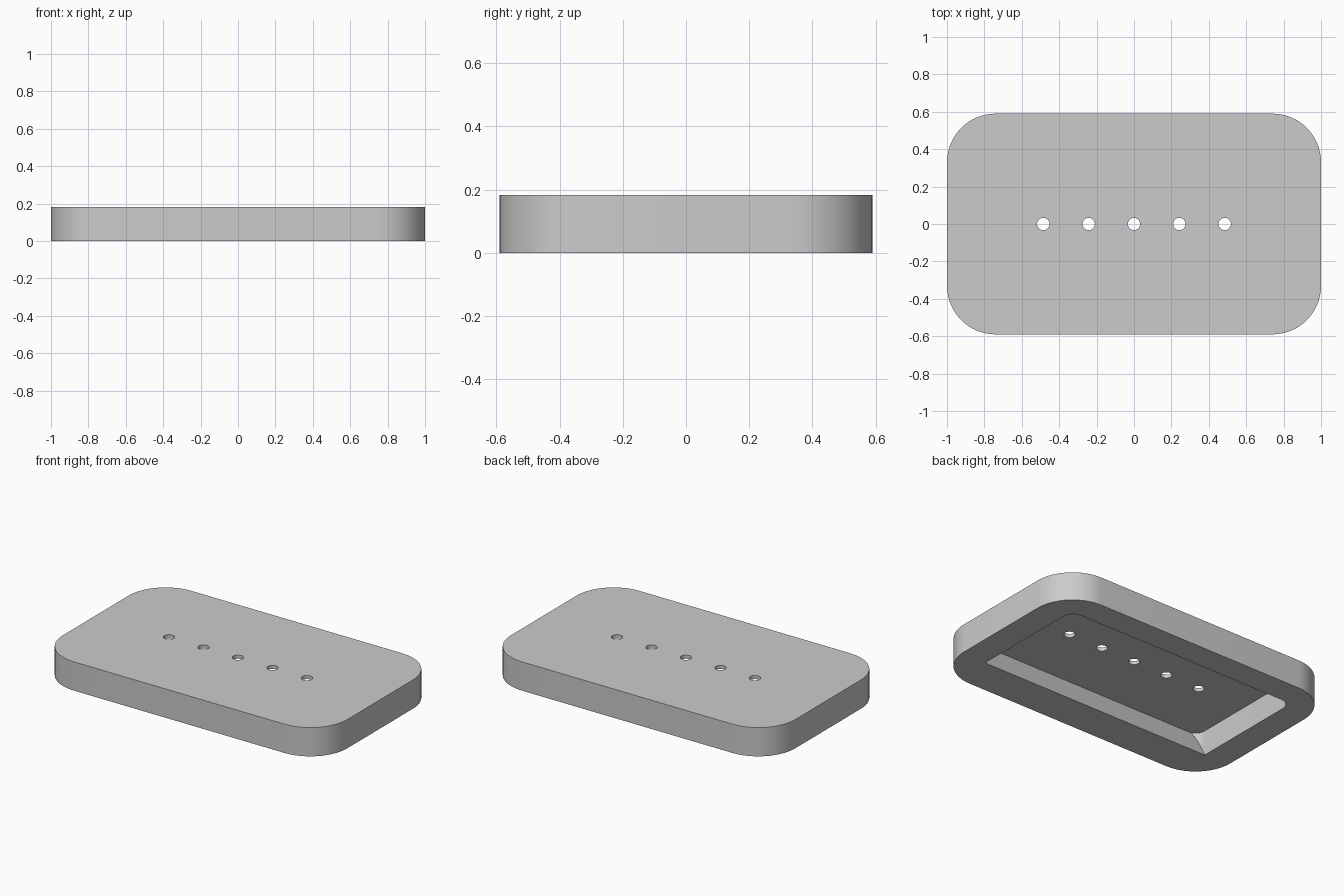
import bpy, bmesh, math
from mathutils import Vector

if "Cube" in bpy.data.objects:
    bpy.data.objects.remove(bpy.data.objects["Cube"])

HEIGHT = 0.183
CEILING = 0.16

grey = bpy.data.materials.new("plain_grey")
grey.use_nodes = True
colour = (0.6, 0.6, 0.6, 1)
grey.diffuse_color = colour
grey.node_tree.nodes["Principled BSDF"].inputs["Base Color"].default_value = colour


def rounded_prism(half_x, half_y, radius, z0, z1, steps):
    """Upright block with rounded corners."""
    bm = bmesh.new()
    ring = []
    for corner, (sx, sy) in enumerate([(1, 1), (-1, 1), (-1, -1), (1, -1)]):
        for i in range(steps + 1):
            a = (corner + i / steps) * math.pi / 2
            ring.append(bm.verts.new((sx * (half_x - radius) + radius * math.cos(a),
                                      sy * (half_y - radius) + radius * math.sin(a), z0)))
    base = bm.faces.new(ring)
    top = bmesh.ops.extrude_face_region(bm, geom=[base])["geom"]
    bmesh.ops.translate(bm, vec=(0, 0, z1 - z0),
                        verts=[v for v in top if isinstance(v, bmesh.types.BMVert)])
    bmesh.ops.recalc_face_normals(bm, faces=bm.faces)
    return bm


def to_object(name, bm):
    mesh = bpy.data.meshes.new(name)
    bm.to_mesh(mesh)
    bm.free()
    mesh.materials.append(grey)
    obj = bpy.data.objects.new(name, mesh)
    bpy.context.collection.objects.link(obj)
    return obj


def cut(target, cutter):
    """Subtract the cutter, then discard it."""
    bpy.context.view_layer.objects.active = target
    mod = target.modifiers.new("cut", "BOOLEAN")
    mod.operation = "DIFFERENCE"
    mod.solver = "EXACT"
    mod.object = cutter
    bpy.ops.object.modifier_apply(modifier=mod.name)
    bpy.data.objects.remove(cutter)


# Rounded cover body
cover = to_object("cover", rounded_prism(1, 0.59, 0.26, 0, HEIGHT, 16))

# Underside recess, its front wall leaning inwards towards the rim
recess = rounded_prism(0.825, 0.422, 0.07, -0.05, CEILING, 10)
wall_foot = Vector((0, -0.35, 0))
wall_head = Vector((0, -0.418, CEILING))
slope = wall_head - wall_foot
bmesh.ops.bisect_plane(recess, geom=recess.verts[:] + recess.edges[:] + recess.faces[:],
                       plane_co=wall_foot, plane_no=(0, slope.z, -slope.y), clear_inner=True)
bmesh.ops.holes_fill(recess, edges=[e for e in recess.edges if e.is_boundary])
bmesh.ops.recalc_face_normals(recess, faces=recess.faces)
cut(cover, to_object("recess_cutter", recess))

# Row of five through holes
for i in range(-2, 3):
    hole = rounded_prism(0.033, 0.033, 0.0329, 0.1, 0.25, 8)
    bmesh.ops.translate(hole, verts=hole.verts, vec=(i * 0.2425, 0, 0))
    cut(cover, to_object("hole_cutter", hole))

# Smooth rounded corners with crisp rims
bpy.ops.object.select_all(action="DESELECT")
cover.select_set(True)
bpy.context.view_layer.objects.active = cover
bpy.ops.object.shade_smooth_by_angle(angle=math.radians(30))
